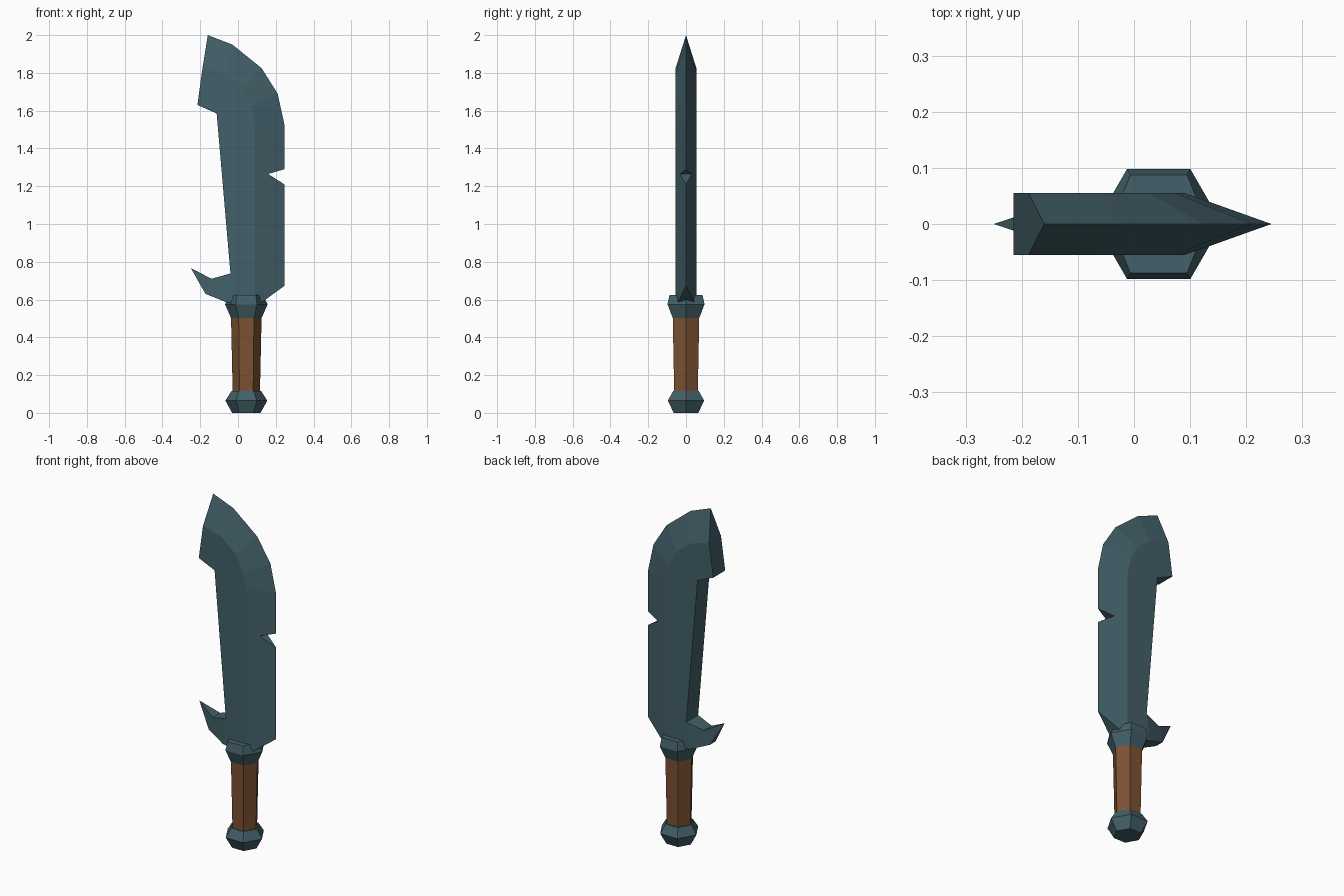
import bpy, bmesh
from math import cos, sin, pi

if "Cube" in bpy.data.objects:
    bpy.data.objects.remove(bpy.data.objects["Cube"])


def material(name, rgb):
    m = bpy.data.materials.new(name)
    m.diffuse_color = (*rgb, 1)
    m.use_nodes = True
    m.node_tree.nodes["Principled BSDF"].inputs["Base Color"].default_value = m.diffuse_color
    return m


steel = material("steel", (0.055, 0.115, 0.14))
wood = material("wood", (0.20, 0.085, 0.032))


def finish(bm, name, mat):
    bmesh.ops.recalc_face_normals(bm, faces=bm.faces)
    me = bpy.data.meshes.new(name)
    bm.to_mesh(me)
    bm.free()
    me.materials.append(mat)
    ob = bpy.data.objects.new(name, me)
    bpy.context.collection.objects.link(ob)
    return ob


def hex_part(name, rings, mat, cx=0.044):
    """Loft hexagonal rings given as (z, radius, stretch of the x points)."""
    bm = bmesh.new()
    loops = []
    for z, r, k in rings:
        loops.append([bm.verts.new((cx + r * cos(i * pi / 3) * (k if i % 3 == 0 else 1),
                                    r * sin(i * pi / 3), z)) for i in range(6)])
    for a, b in zip(loops, loops[1:]):
        for i in range(6):
            j = (i + 1) % 6
            bm.faces.new((a[i], a[j], b[j], b[i]))
    bm.faces.new(loops[0][::-1])
    bm.faces.new(loops[-1])
    return finish(bm, name, mat)


# Handle, pommel and collar
hex_part("grip", [(0.10, 0.072, 1), (0.51, 0.081, 1)], wood)
hex_part("pommel", [(0, 0.075, 1), (0.065, 0.111, 1), (0.115, 0.079, 1)], steel)
hex_part("collar", [(0.50, 0.080, 1), (0.575, 0.113, 1), (0.625, 0.101, 0.85)], steel)

# Blade: front half only, (x, z, half thickness)
T = 0.055
ridge = [(0.09, 0.56, T), (0.09, 1.53, T), (0.072, 1.62, T), (0.025, 1.715, T),
         (-0.065, 1.79, T), (-0.188, 1.825, T)]
edge = [(0.245, 1.53, 0), (0.21, 1.69, 0), (0.125, 1.825, 0), (-0.03, 1.95, 0), (-0.16, 2.0, 0)]
heel = [(0.13, 0.588, 0.041), (0.245, 0.672, 0), (0.245, 1.21, 0),
        (0.16, 1.265, 0.03), (0.245, 1.29, 0)]
spine = [(-0.215, 1.63, T), (-0.113, 1.585, T), (-0.04, 0.738, T), (-0.06, 0.585, T)]
hook = [(-0.14, 0.71, 0.036), (-0.25, 0.767, 0), (-0.172, 0.63, 0.026)]

bm = bmesh.new()
R, E, H, S, K = [[bm.verts.new((x, -y, z)) for x, z, y in pts]
                 for pts in (ridge, edge, heel, spine, hook)]
bm.faces.new(R + S)                              # flat side
bm.faces.new([R[0]] + H + [E[0], R[1]])          # straight bevel with its nick
for i in range(4):                               # curved bevel
    bm.faces.new((R[i + 1], E[i], E[i + 1], R[i + 2]))
bm.faces.new((S[2], K[0], K[2], S[3]))           # hook
bm.faces.new((K[0], K[1], K[2]))

# Rim of the blade, drawn in to the centre plane and mirrored
rim = [e for e in bm.edges if e.is_boundary]
new = bmesh.ops.extrude_edge_only(bm, edges=rim)["geom"]
for v in new:
    if isinstance(v, bmesh.types.BMVert):
        v.co.y = 0
bmesh.ops.remove_doubles(bm, verts=bm.verts, dist=0.0005)
bmesh.ops.recalc_face_normals(bm, faces=bm.faces)
back = bmesh.ops.duplicate(bm, geom=bm.verts[:] + bm.edges[:] + bm.faces[:])["geom"]
for v in back:
    if isinstance(v, bmesh.types.BMVert):
        v.co.y *= -1
bmesh.ops.remove_doubles(bm, verts=bm.verts, dist=0.0005)
finish(bm, "blade", steel)
